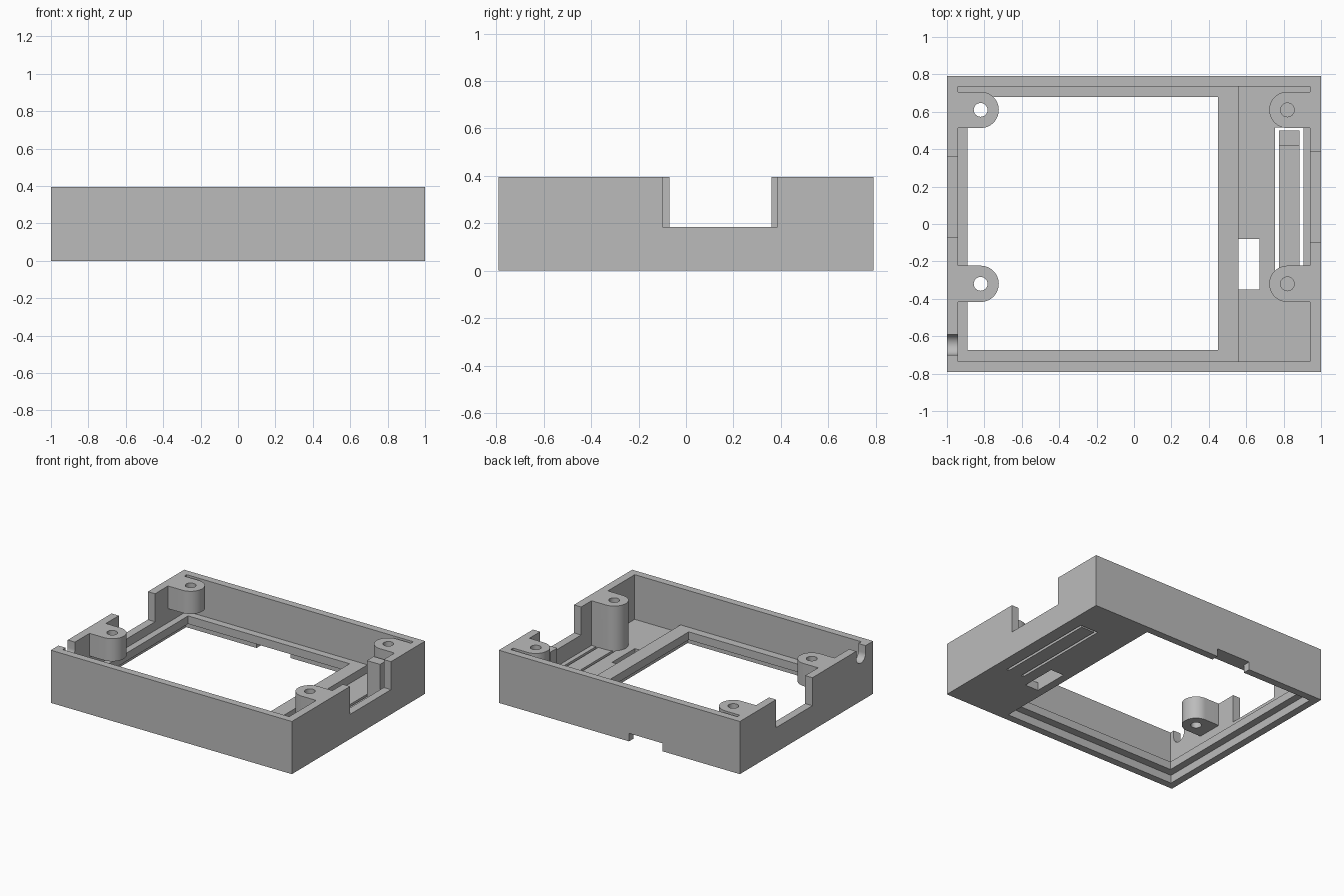
import bpy
import bmesh
import math
from mathutils import Vector

if "Cube" in bpy.data.objects:
    bpy.data.objects.remove(bpy.data.objects["Cube"], do_unlink=True)

grey = bpy.data.materials.new("plain_grey")
grey.use_nodes = True
colour = (0.5, 0.5, 0.5, 1)
grey.diffuse_color = colour
grey.node_tree.nodes["Principled BSDF"].inputs["Base Color"].default_value = colour

HEIGHT = 0.395
FLOOR = 0.06      # thin floor and rear recess depth
LEDGE = 0.12      # top of the raised frame
IN_X, IN_Y = 0.94, 0.735
OVER = 0.6        # cutters reach past the top
UNDER = -0.1      # cutters reach past the bottom


def prism(name, points, low, high, along_x=False):
    """Extrude a 2D outline along z, or along x for a (y, z) outline."""
    bm = bmesh.new()
    place = (lambda p: (low, p[0], p[1])) if along_x else (lambda p: (p[0], p[1], low))
    face = bm.faces.new([bm.verts.new(place(p)) for p in points])
    shift = Vector((high - low, 0, 0)) if along_x else Vector((0, 0, high - low))
    grown = bmesh.ops.extrude_face_region(bm, geom=[face])
    moved = [v for v in grown["geom"] if isinstance(v, bmesh.types.BMVert)]
    bmesh.ops.translate(bm, verts=moved, vec=shift)
    bmesh.ops.recalc_face_normals(bm, faces=bm.faces)
    mesh = bpy.data.meshes.new(name)
    bm.to_mesh(mesh)
    bm.free()
    mesh.materials.append(grey)
    obj = bpy.data.objects.new(name, mesh)
    bpy.context.collection.objects.link(obj)
    return obj


def box(name, x0, x1, y0, y1, z0, z1):
    return prism(name, [(x0, y0), (x1, y0), (x1, y1), (x0, y1)], z0, z1)


def arc(cx, cy, radius, start, end, steps):
    angles = [math.radians(start + (end - start) * i / steps) for i in range(steps + 1)]
    return [(cx + radius * math.cos(a), cy + radius * math.sin(a)) for a in angles]


case = box("case_frame", -1, 1, -0.79, 0.79, 0, HEIGHT)


def combine(tool, operation="DIFFERENCE"):
    """Apply one boolean to the case, then drop the tool."""
    tool.hide_render = True
    mod = case.modifiers.new("shape", "BOOLEAN")
    mod.operation = operation
    mod.solver = "EXACT"
    mod.object = tool
    bpy.context.view_layer.objects.active = case
    bpy.ops.object.modifier_apply(modifier=mod.name)
    bpy.data.objects.remove(tool, do_unlink=True)


cuts = {
    # interior, with a raised frame around the window
    "frame_cavity": (-IN_X, 0.57, -IN_Y, IN_Y, LEDGE, OVER),
    "side_cavity": (0.56, IN_X, -IN_Y, IN_Y, FLOOR, OVER),
    # panel recess underneath and the window through it
    "panel_recess": (-0.945, 0.5, -IN_Y, IN_Y, UNDER, FLOOR),
    "window": (-0.89, 0.45, -0.675, 0.68, UNDER, OVER),
    # openings in the side walls and the back wall
    "left_wall_notch": (0.9, 1.1, -0.1, 0.385, 0.185, OVER),
    "right_wall_notch": (-1.1, -0.9, -0.07, 0.36, 0.185, OVER),
    "back_notch": (-0.36, -0.08, 0.7, 0.9, UNDER, FLOOR),
    # floor port and the slots that free the button tongue
    "floor_port": (0.56, 0.67, -0.35, -0.08, UNDER, 0.1),
    "tongue_slot_inner": (0.755, 0.775, -0.27, 0.515, UNDER, 0.1),
    "tongue_slot_outer": (0.885, 0.905, -0.27, 0.515, UNDER, 0.1),
    "tongue_slot_end": (0.765, 0.895, 0.5, 0.515, UNDER, 0.1),
}
for name, size in cuts.items():
    combine(box(name, *size))

# round-bottomed cable slot in the side wall
cable = [(-0.7, OVER)] + arc(-0.645, 0.34, 0.055, 180, 360, 20) + [(-0.59, OVER)]
combine(prism("cable_slot", cable, -1.1, -0.9, along_x=True))

# button post on the end of the tongue
combine(box("button_post", 0.775, 0.885, 0.42, 0.5, 0.03, 0.33), "UNION")

# screw bosses joined to the side walls, each with a hole
for side, base, hole_base in ((-1, 0.225, 0.1), (1, 0.05, 0.07)):
    for y in (-0.32, 0.61):
        x = 0.82 * side
        outline = arc(x, y, 0.097, 90, 90 + 180 * side, 24)
        outline += [(0.97 * side, y - 0.097), (0.97 * side, y + 0.097)]
        combine(prism("screw_boss", outline, base, HEIGHT), "UNION")
        ring = arc(x, y, 0.037, 0, 360, 24)[:-1]
        combine(prism("screw_hole", ring, hole_base, OVER))

bpy.ops.object.select_all(action="DESELECT")
case.select_set(True)
bpy.context.view_layer.objects.active = case
bpy.ops.object.shade_smooth_by_angle(angle=math.radians(30))
